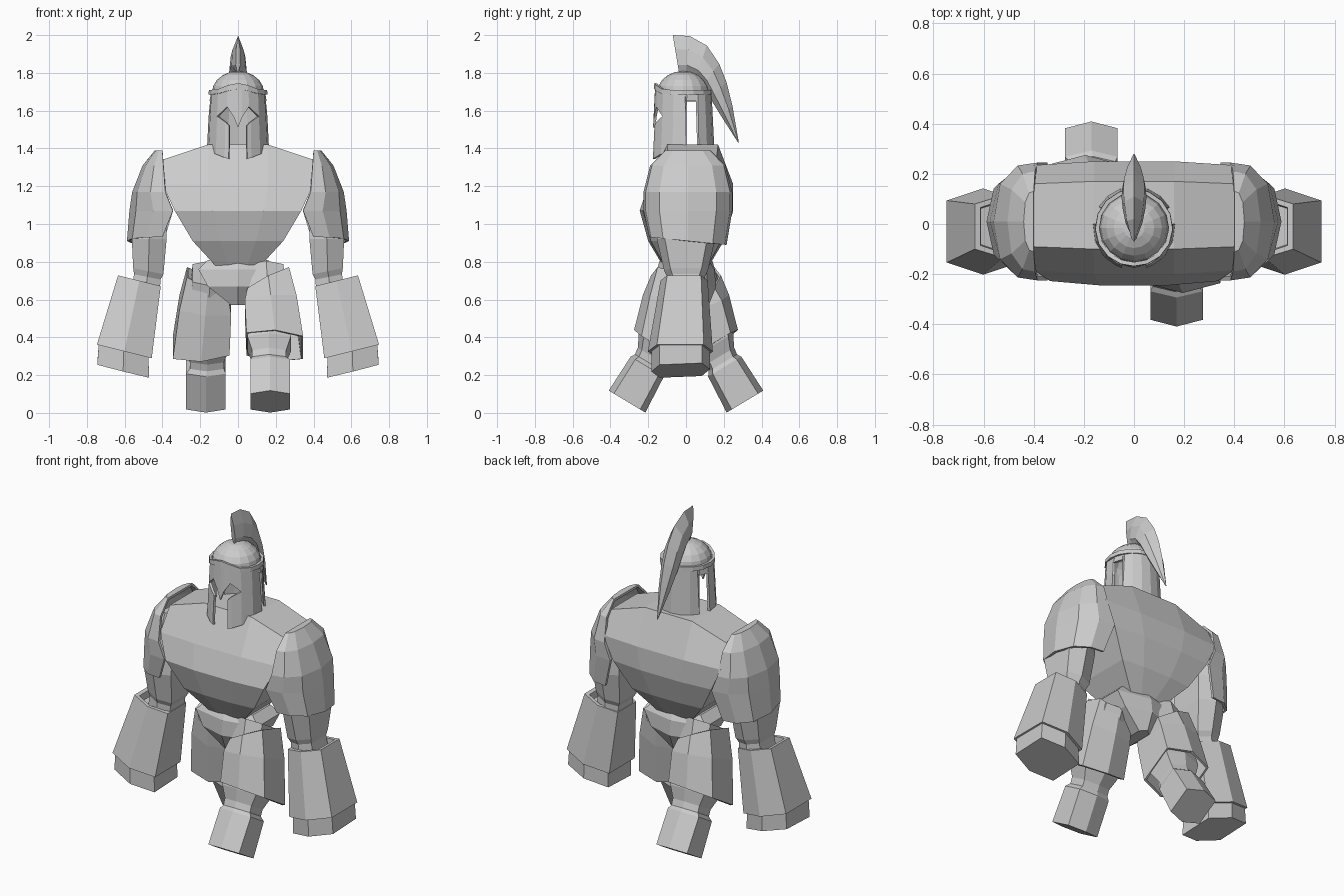
import bpy, bmesh, math

cube = bpy.data.objects.get("Cube")
if cube:
    bpy.data.objects.remove(cube, do_unlink=True)

stone = bpy.data.materials.new("pale_grey_stone")
stone.use_nodes = True
GREY = (0.6, 0.6, 0.6, 1)
stone.diffuse_color = GREY
stone.node_tree.nodes["Principled BSDF"].inputs["Base Color"].default_value = GREY

# Hexagon section with a ridge at front and back
HEX = [(-1, -.72), (0, -1), (1, -.72), (1, .72), (0, 1), (-1, .72)]
# Rounded section, open on its inner side
PAD = [(0, -1), (.45, -.95), (.85, -.64), (1, 0), (.85, .64), (.45, .95), (0, 1)]


def finish(name, bm, thickness=0, offset=-1):
    bmesh.ops.recalc_face_normals(bm, faces=bm.faces)
    mesh = bpy.data.meshes.new(name)
    bm.to_mesh(mesh)
    bm.free()
    mesh.materials.append(stone)
    obj = bpy.data.objects.new(name, mesh)
    bpy.context.collection.objects.link(obj)
    if thickness:
        mod = obj.modifiers.new("thickness", 'SOLIDIFY')
        mod.thickness, mod.offset = thickness, offset
    return obj


def loft(name, rings, closed=True, caps=(True, True), thickness=0):
    """Skin a stack of point rings."""
    bm = bmesh.new()
    rows = [[bm.verts.new(p) for p in ring] for ring in rings]
    n = len(rows[0])
    for a, b in zip(rows, rows[1:]):
        for i in range(n if closed else n - 1):
            j = (i + 1) % n
            bm.faces.new((a[i], a[j], b[j], b[i]))
    for row, cap in zip((rows[0], rows[-1]), caps):
        if cap:
            bm.faces.new(row)
    return finish(name, bm, thickness)


def hexes(rings, side=1):
    """Rings of (x, y, z, half width, half depth, x slope, y slope)."""
    return [[(side * (x + w * px), y + d * py, z + sx * w * px + sy * d * py)
             for px, py in HEX] for x, y, z, w, d, sx, sy in rings]


# Torso: broad chest tapering to the waist, shoulders sloping down
# Levels of (z, shoulder drop, half width, front y, back y)
levels = [(1.42, .08, .40, -.10, .17), (1.21, 0, .40, -.20, .25),
          (1.07, 0, .335, -.245, .25), (.91, 0, .24, -.2, .2), (.775, 0, .115, -.12, .12)]
torso = []
for f, k in [(-1, 0), (-1, .93), (-.4, 1), (.4, 1), (1, .93), (1, 0)]:
    front_edge, back_edge = [], []
    for z, drop, w, front, back in levels:
        mid, half = (front + back) / 2, (back - front) / 2
        height = z - drop * (abs(f) == 1)
        front_edge.append((w * f, mid - half * k, height))
        back_edge.append((w * f, mid + half * k, height))
    torso.append(front_edge + back_edge[::-1])
loft("torso", torso, caps=(False, False))

# Pelvis
loft("pelvis", hexes([(0, 0, .81, .16, .12, 0, 0), (0, 0, .76, .21, .15, 0, 0),
                      (0, 0, .67, .16, .16, 0, 0), (0, 0, .57, .035, .12, 0, 0)]))

for side, label in ((1, "left"), (-1, "right")):
    # Shoulder plate, an open shell over the upper arm
    pad = []
    for z, x0, x1, d, slope in [(1.39, .40, .44, .12, 0), (1.31, .395, .505, .2, 0),
                                (1.17, .385, .56, .235, 0), (1.07, .345, .575, .235, 0),
                                (.91, .40, .588, .205, -.1)]:
        pad.append([(side * (x0 + (x1 - x0) * px), .01 + d * py, z + slope * d * py)
                    for px, py in PAD])
    loft(label + "_shoulder_plate", pad, closed=False, caps=(True, False), thickness=.015)

    # Upper arm down to the narrow elbow
    loft(label + "_upper_arm", hexes([
        (.435, .01, 1.28, .03, .1, 0, 0), (.455, .005, 1.08, .075, .14, 0, 0),
        (.47, 0, .92, .092, .155, 0, 0), (.475, 0, .75, .08, .115, .2, 0),
        (.48, 0, .72, .07, .10, .2, 0), (.49, 0, .64, .075, .10, .2, 0)], side))

    # Gauntlet with a recessed cuff
    loft(label + "_gauntlet", hexes([
        (.525, -.01, .66, .085, .10, .25, 0), (.522, -.01, .70, .09, .105, .25, 0),
        (.522, -.01, .70, .113, .125, .25, 0), (.602, -.03, .325, .145, .172, .25, 0)], side))

    # Fist
    loft(label + "_fist", hexes([(.605, -.028, .36, .13, .155, .25, 0),
                                 (.608, -.028, .225, .137, .155, .25, .04)], side))

    # Striding leg: the left goes forward, the right goes back
    s = -side
    t = .6 * s
    loft(label + "_leg", hexes([
        (.15, .03 * s, .74, .09, .11, 0, t), (.165, .13 * s, .42, .115, .1, 0, t),
        (.165, .155 * s, .365, .115, .095, 0, t), (.165, .18 * s, .30, .09, .075, 0, t),
        (.165, .195 * s, .265, .09, .075, 0, t), (.17, .205 * s, .245, .105, .088, 0, t),
        (.17, .312 * s, .06, .105, .097, 0, t)], side))

    # Flared thigh plate, open below
    loft(label + "_thigh_plate", hexes([
        (.16, .06 * s, .69, .11, .125, .5, .3 * s), (.173, .09 * s, .57, .137, .138, .1, .4 * s),
        (.195, .135 * s, .355, .15, .14, -.06, t)], side),
        caps=(False, False), thickness=.014)


# Helmet: curved strips of (angle from the front, low z, high z)
def curved_strip(bm, points, flip=1, out=0):
    prev = None
    for angle, low, high in points:
        a = math.radians(angle) * flip
        pair = []
        for z in (low, high):
            r = .143 + out + .05 * (1.7 - z)
            pair.append(bm.verts.new((r * math.sin(a), -.015 - r * math.cos(a), z)))
        if prev:
            bm.faces.new((prev[0], pair[0], pair[1], prev[1]))
        prev = pair


bm = bmesh.new()
cheek = [(17, 1.345, 1.52), (25, 1.35, 1.54), (45, 1.37, 1.57), (70, 1.38, 1.57), (96, 1.38, 1.57)]
brow = [(0, 1.51, 1.72), (8, 1.565, 1.72), (22, 1.62, 1.72), (45, 1.57, 1.71),
        (70, 1.57, 1.7), (96, 1.57, 1.7)]
lintel = [(96, 1.65, 1.7), (120, 1.65, 1.7)]
for flip in (1, -1):
    for part in (cheek, brow, lintel):
        curved_strip(bm, part, flip)
curved_strip(bm, [(a, 1.38, 1.7) for a in range(120, 241, 20)])
bmesh.ops.remove_doubles(bm, verts=bm.verts, dist=.0005)
finish("helmet_shell", bm, .014, 0)

# Helmet rim, arched over the brow
bm = bmesh.new()
rim = [(0, 1.715, 1.745), (20, 1.705, 1.735), (42, 1.69, 1.715)]
rim += [(a, 1.685, 1.71) for a in range(65, 181, 23)]
for flip in (1, -1):
    curved_strip(bm, rim, flip, .004)
bmesh.ops.remove_doubles(bm, verts=bm.verts, dist=.0005)
finish("helmet_rim", bm, .016, 0)

# Helmet dome
bm = bmesh.new()
bmesh.ops.create_uvsphere(bm, u_segments=16, v_segments=10, radius=1)
bmesh.ops.delete(bm, geom=[v for v in bm.verts if v.co.z < -.01], context='VERTS')
dome = finish("helmet_dome", bm)
dome.scale = (.138, .138, .115)
dome.location = (0, -.015, 1.695)

# Crest: a leaf-shaped blade sweeping back, (outer y, z, inner y, z, half width)
crest = []
for oy, oz, iy, iz, w in [(-.07, 2, -.035, 1.79, .012), (.02, 1.995, .0, 1.79, .034),
                          (.11, 1.945, .05, 1.77, .046), (.175, 1.85, .09, 1.73, .05),
                          (.215, 1.75, .125, 1.67, .046), (.245, 1.63, .19, 1.565, .032),
                          (.28, 1.43, .275, 1.432, .003)]:
    def rib(t, width):
        return (width, iy + (oy - iy) * t, iz + (oz - iz) * t)
    crest.append([rib(1, 0), rib(.65, w * .85), rib(.25, w), rib(0, 0),
                  rib(.25, -w), rib(.65, -w * .85)])
loft("helmet_crest", crest)
